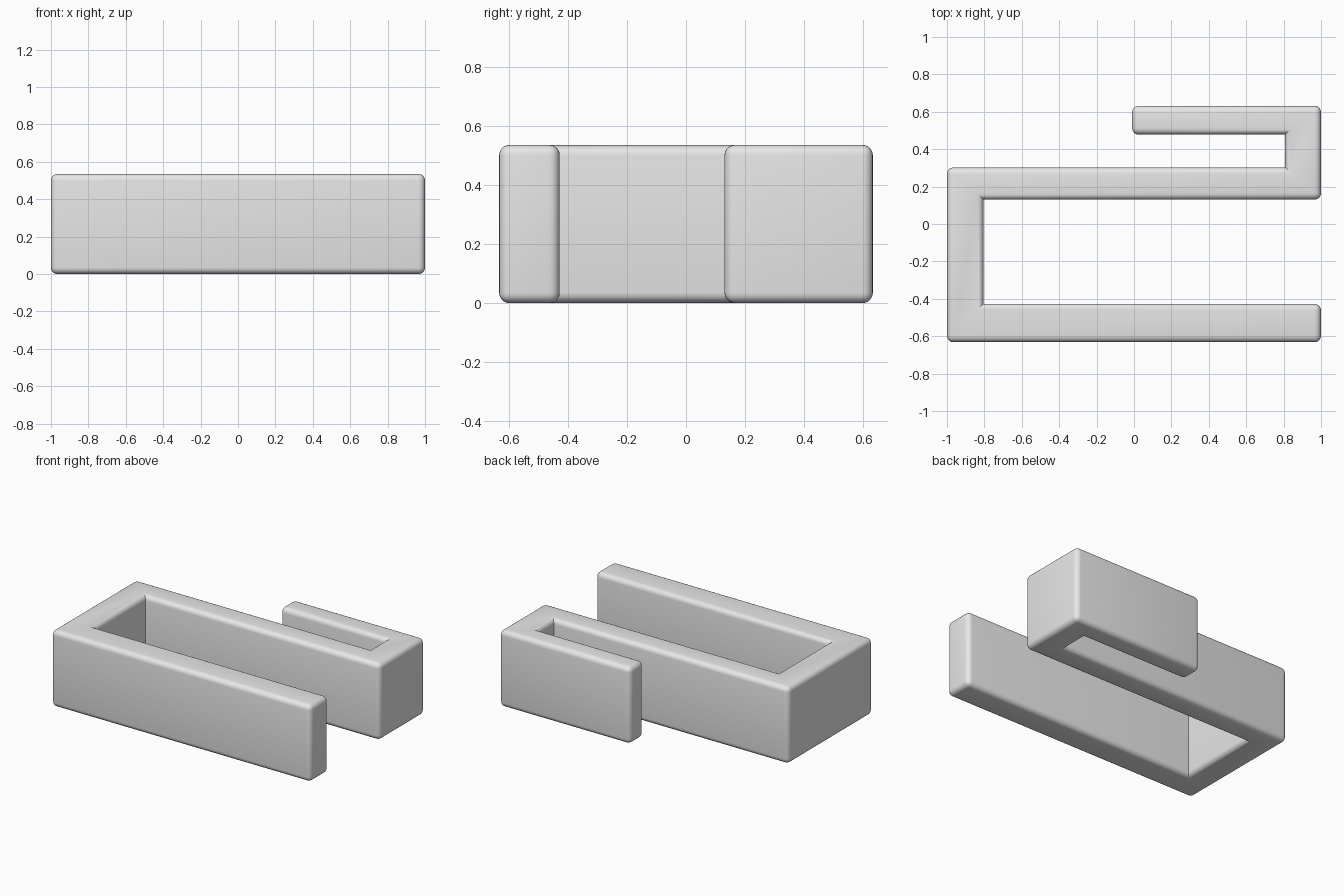
import bpy
import bmesh

cube = bpy.data.objects.get("Cube")
if cube:
    bpy.data.objects.remove(cube, do_unlink=True)

HEIGHT = 0.535
ROUND = 0.035

# Plain grey finish
grey = bpy.data.materials.new("plain_grey")
grey.use_nodes = True
color = (0.8, 0.8, 0.8, 1)
grey.diffuse_color = color
grey.node_tree.nodes["Principled BSDF"].inputs["Base Color"].default_value = color

# Folded strip outline, counter-clockwise seen from above
outline = [
    (-1, -0.632), (1, -0.632), (1, -0.427), (-0.805, -0.427),
    (-0.805, 0.13), (1, 0.13), (1, 0.632), (-0.01, 0.632),
    (-0.01, 0.478), (0.808, 0.478), (0.808, 0.302), (-1, 0.302),
]

# Extrude the outline into a solid
bm = bmesh.new()
base = bm.faces.new([bm.verts.new((x, y, 0)) for x, y in outline])
top = bmesh.ops.extrude_face_region(bm, geom=[base], use_keep_orig=True)
bmesh.ops.translate(bm, vec=(0, 0, HEIGHT),
                    verts=[v for v in top["geom"] if isinstance(v, bmesh.types.BMVert)])
bmesh.ops.recalc_face_normals(bm, faces=bm.faces)
bm.normal_update()

# Round every outer edge, leaving the inside corners crisp
bmesh.ops.bevel(bm, geom=[e for e in bm.edges if e.is_convex], offset=ROUND,
                offset_type='OFFSET', segments=5, profile=0.5,
                affect='EDGES', clamp_overlap=True)
bmesh.ops.recalc_face_normals(bm, faces=bm.faces)

mesh = bpy.data.meshes.new("folded_strip")
bm.to_mesh(mesh)
bm.free()
mesh.materials.append(grey)
strip = bpy.data.objects.new("folded_strip", mesh)
bpy.context.collection.objects.link(strip)

# Smooth shading with sharp inside corners
bpy.ops.object.select_all(action='DESELECT')
strip.select_set(True)
bpy.context.view_layer.objects.active = strip
bpy.ops.object.shade_smooth_by_angle(angle=0.6)
